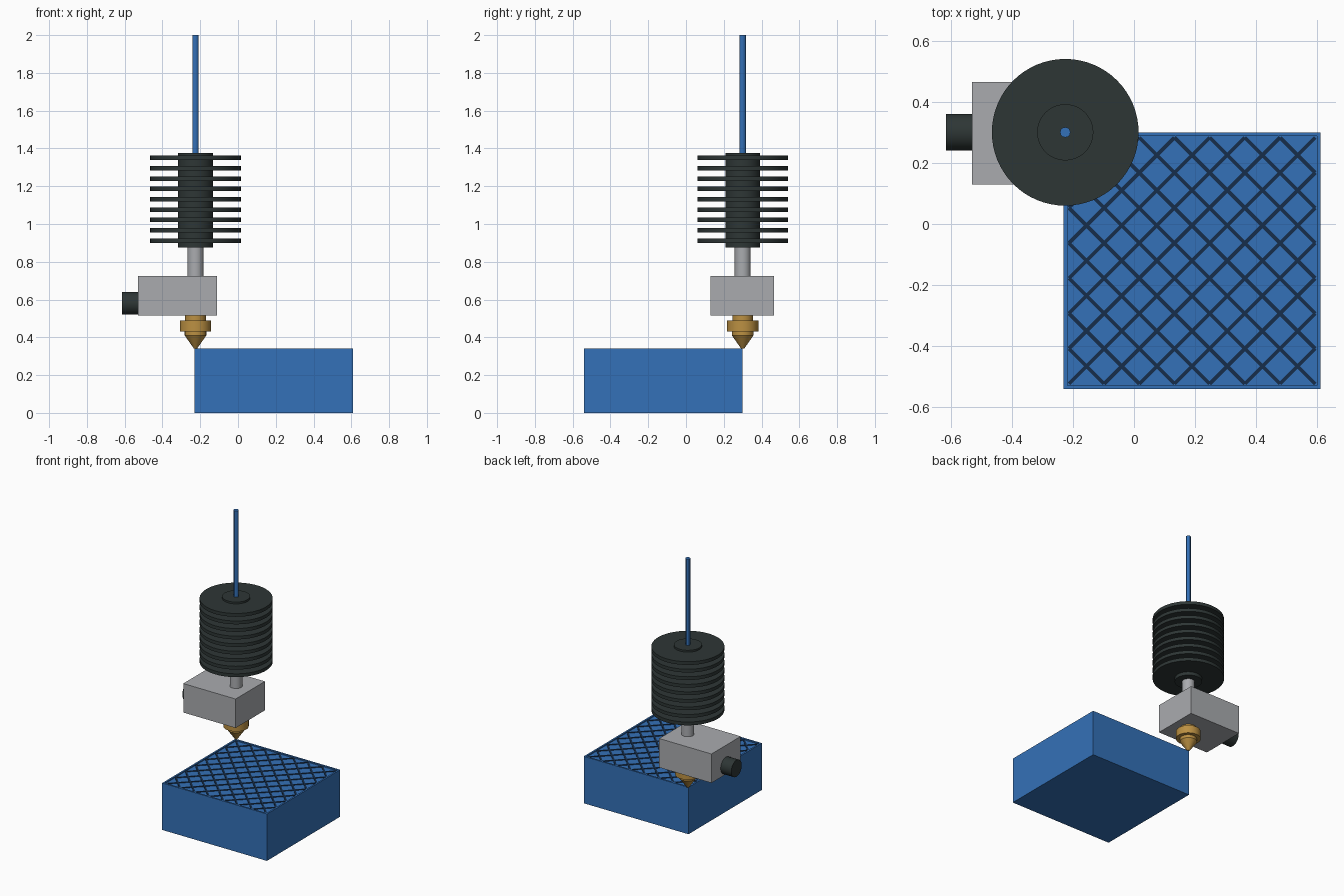
import bpy, bmesh, math
from mathutils import Matrix, Vector

if "Cube" in bpy.data.objects:
    bpy.data.objects.remove(bpy.data.objects["Cube"], do_unlink=True)


def material(name, rgb):
    m = bpy.data.materials.new(name)
    m.use_nodes = True
    m.diffuse_color = (*rgb, 1)
    m.node_tree.nodes["Principled BSDF"].inputs["Base Color"].default_value = (*rgb, 1)
    return m


blue = material("blue plastic", (0.034, 0.165, 0.48))
navy = material("dark blue infill", (0.008, 0.027, 0.07))
black = material("black metal", (0.027, 0.037, 0.036))
silver = material("aluminium", (0.40, 0.41, 0.43))
brass = material("brass", (0.50, 0.28, 0.055))


def finish(name, bm, mat, smooth=False):
    bmesh.ops.recalc_face_normals(bm, faces=bm.faces[:])
    mesh = bpy.data.meshes.new(name)
    bm.to_mesh(mesh)
    bm.free()
    mesh.materials.append(mat)
    obj = bpy.data.objects.new(name, mesh)
    bpy.context.collection.objects.link(obj)
    if smooth:
        bpy.ops.object.select_all(action="DESELECT")
        obj.select_set(True)
        bpy.context.view_layer.objects.active = obj
        bpy.ops.object.shade_smooth_by_angle(angle=math.radians(30))
    return obj


def box(bm, low, high):
    low, high = Vector(low), Vector(high)
    place = Matrix.Translation((low + high) / 2) @ Matrix.Diagonal((*(high - low), 1))
    bmesh.ops.create_cube(bm, size=1, matrix=place)


def lathe(name, profile, mat, sides=48):
    """Turn a closed (radius, height) profile about the hot end axis."""
    bm = bmesh.new()
    rings = []
    for r, z in profile:
        rings.append([bm.verts.new((AX + r * math.cos(math.tau * i / sides),
                                    AY + r * math.sin(math.tau * i / sides), z))
                      for i in range(sides)])
    for a, b in zip(rings, rings[1:]):
        for i in range(sides):
            j = (i + 1) % sides
            bm.faces.new((a[i], a[j], b[j], b[i]))
    bm.faces.new(rings[0][::-1])
    bm.faces.new(rings[-1])
    return finish(name, bm, mat, True)


AX, AY = -0.225, 0.30          # hot end axis
CX, CY = 0.19, -0.12           # printed block centre
HALF, TOP, WALL = 0.42, 0.34, 0.017

# Printed block with a raised perimeter wall
bm = bmesh.new()
box(bm, (CX - HALF, CY - HALF, 0), (CX + HALF, CY + HALF, TOP))
top = [f for f in bm.faces if f.normal.z > 0.9]
bmesh.ops.inset_region(bm, faces=top, thickness=WALL)
inner = bmesh.ops.extrude_discrete_faces(bm, faces=top)["faces"]
bmesh.ops.translate(bm, verts=inner[0].verts[:], vec=(0, 0, -0.008))
finish("printed_block", bm, blue)

# Diagonal infill lines in both directions
bm = bmesh.new()
inside = HALF - WALL
step = 2 * inside / 7
for sign in (1, -1):
    for k in range(-6, 7):
        c = k * step
        length = math.sqrt(2) * (2 * inside - abs(c))
        place = (Matrix.Translation((CX + sign * c / 2, CY + c / 2, TOP - 0.0065))
                 @ Matrix.Rotation(-sign * math.pi / 4, 4, "Z")
                 @ Matrix.Diagonal((length, 0.012, 0.005, 1)))
        bmesh.ops.create_cube(bm, size=1, matrix=place)
finish("infill_lines", bm, navy)

# Nozzle, heat break and filament
lathe("nozzle", [(0.008, 0.34), (0.057, 0.41), (0.057, 0.432), (0.083, 0.432),
                 (0.083, 0.49), (0.055, 0.49), (0.055, 0.52)], brass)
lathe("heat_break", [(0.042, 0.72), (0.042, 0.88)], silver)
lathe("filament", [(0.017, 1.3), (0.017, 2.0)], blue, 12)

# Heat sink core and its stack of fins
lathe("heat_sink_core", [(0.092, 0.875), (0.092, 1.375)], black)
for n in range(9):
    z = 0.912 + n * 0.0547
    lathe(f"heat_sink_fin_{n + 1}", [(0.24, z - 0.012), (0.24, z + 0.012)], black, 64)

# Heater block with the heater cartridge on its right side
bm = bmesh.new()
box(bm, (-0.53, 0.13, 0.515), (-0.11, 0.465, 0.725))
finish("heater_block", bm, silver)

bm = bmesh.new()
bmesh.ops.create_cone(bm, cap_ends=True, segments=32, radius1=0.06, radius2=0.06, depth=0.105,
                      matrix=Matrix.Translation((-0.5625, AY, 0.58))
                      @ Matrix.Rotation(math.pi / 2, 4, "Y"))
finish("heater_cartridge", bm, black, True)
